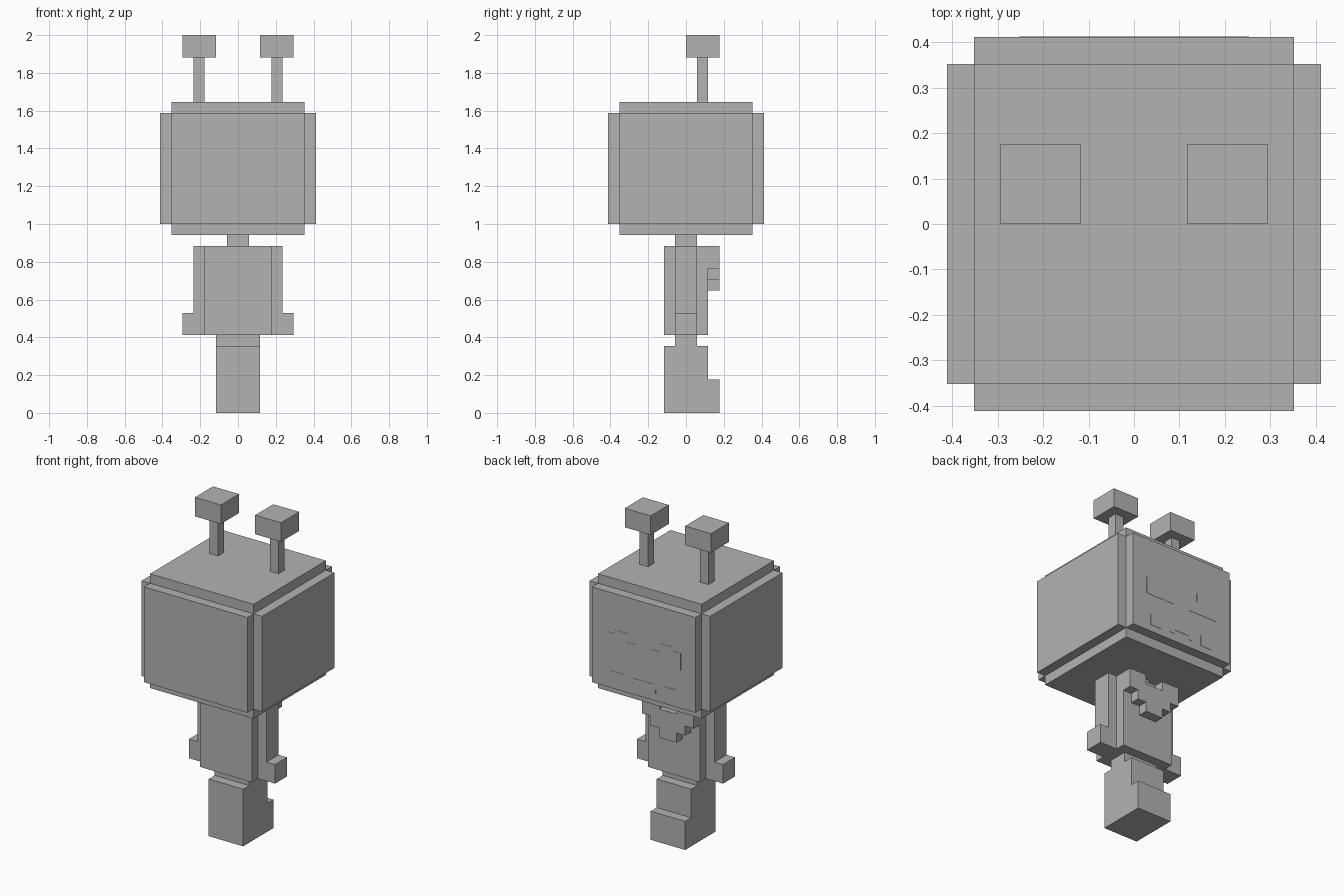
import bpy, bmesh

if "Cube" in bpy.data.objects:
    bpy.data.objects.remove(bpy.data.objects["Cube"])

U = 2 / 34  # one block of the blocky grid

grey = bpy.data.materials.new("mid_grey")
grey.diffuse_color = (0.45, 0.45, 0.45, 1)
grey.use_nodes = True
grey.node_tree.nodes["Principled BSDF"].inputs["Base Color"].default_value = grey.diffuse_color


def part(name, boxes):
    """One object from boxes (x0, x1, y0, y1, z0, z1) in block units."""
    bm = bmesh.new()
    for x0, x1, y0, y1, z0, z1 in boxes:
        vs = bmesh.ops.create_cube(bm, size=1)["verts"]
        for v in vs:
            v.co = ((x1 if v.co.x > 0 else x0) * U,
                    (y1 if v.co.y > 0 else y0) * U,
                    (z1 if v.co.z > 0 else z0) * U)
    me = bpy.data.meshes.new(name)
    bm.to_mesh(me)
    bm.free()
    me.materials.append(grey)
    ob = bpy.data.objects.new(name, me)
    bpy.context.collection.objects.link(ob)
    return ob


def flip(box):
    return (-box[1], -box[0]) + tuple(box[2:])


def pair(name, boxes):
    part(name + "_right", boxes)
    part(name + "_left", [flip(b) for b in boxes])


# Head: three crossed slabs leave the stepped edges
part("head", [(-6, 6, -6, 6, 16, 28),
              (-7, 7, -6, 6, 17, 27),
              (-6, 6, -7, 7, 17, 27)])

# Antennae
pair("antenna_stem", [(3, 4, 1, 2, 28, 32)])
pair("antenna_tip", [(2, 5, 0, 3, 32, 34)])

# Neck, torso, hips
part("neck", [(-1, 1, -1, 1, 15, 16)])
part("torso", [(-3, 3, -2, 2, 7, 15)])
part("hips", [(-2, 2, -1, 1, 6, 7)])

# Arms with hands
pair("arm", [(3, 4, -1, 1, 7, 15)])
pair("hand", [(4, 5, -1, 1, 7, 9)])

# Legs and foot
part("legs", [(-2, 2, -2, 2, 0, 6)])
part("foot", [(-2, 2, 2, 3, 0, 3)])

# Stepped chest piece
part("chest_piece", [(-3, -1, 2, 3, 14, 15), (1, 3, 2, 3, 14, 15),
                     (-3, 3, 2, 3, 13, 14),
                     (-2, 2, 2, 3, 12, 13),
                     (-1, 1, 2, 3, 11, 12)])

# Thin face plates
F = (7, 7.03)
pair("eye", [(3.4, 4.3, *F, 21, 22.8), (1.9, 3.4, *F, 21, 23.2), (1, 1.9, *F, 21, 22.3)])
pair("cheek", [(2.4, 3.8, *F, 17.7, 18.8)])
part("mouth", [(-1.3, 1.3, *F, 18.2, 18.7),
               (0.9, 1.4, *F, 17.8, 18.2), (-1.4, -0.9, *F, 17.8, 18.2)])
